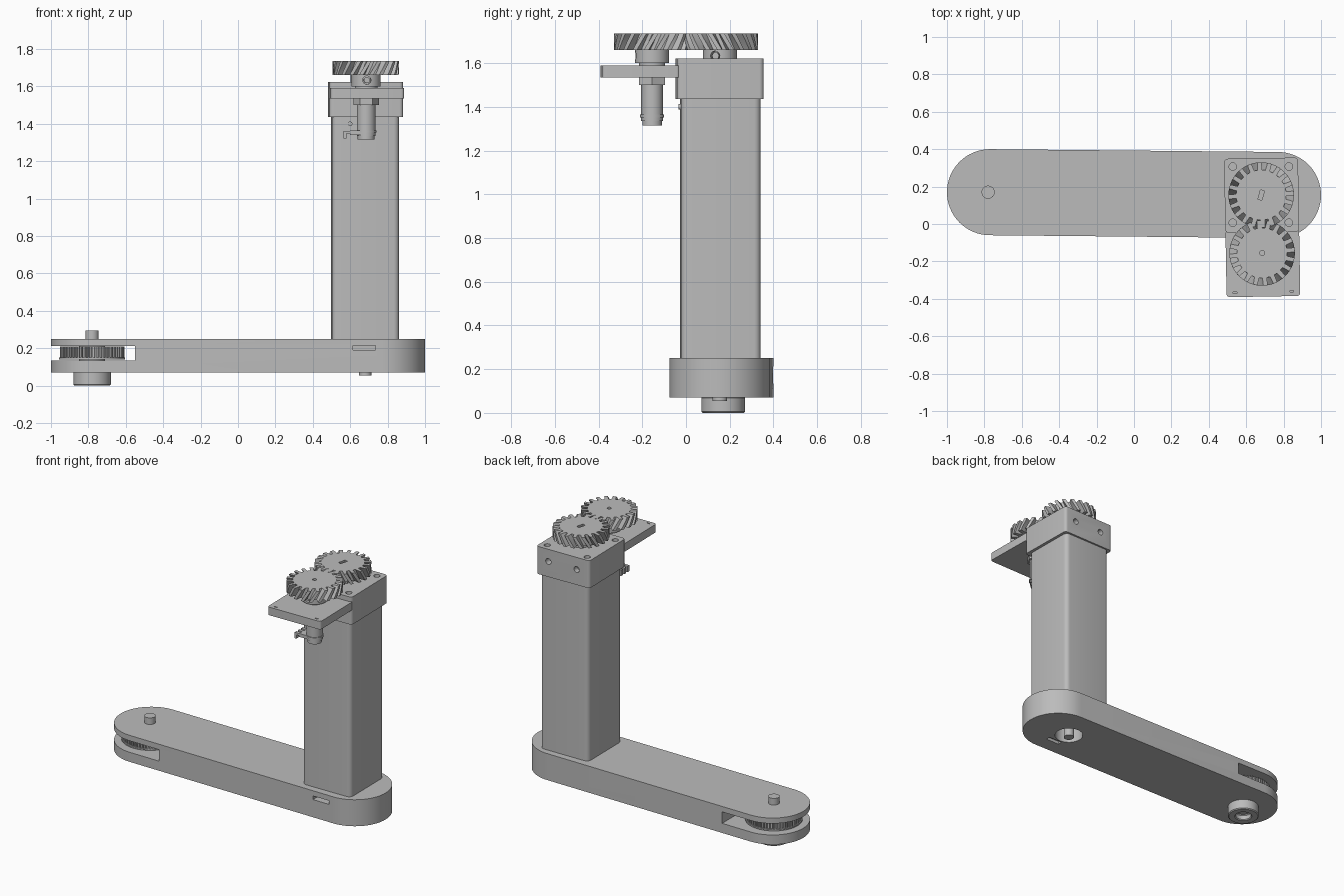
import bpy, bmesh, math
from mathutils import Matrix, Vector

cube = bpy.data.objects.get("Cube")
if cube:
    bpy.data.objects.remove(cube, do_unlink=True)

grey = bpy.data.materials.new("machined grey")
grey.use_nodes = True
colour = (0.5, 0.5, 0.5, 1)
grey.diffuse_color = colour
grey.node_tree.nodes["Principled BSDF"].inputs["Base Color"].default_value = colour


def make(name, bm):
    bmesh.ops.recalc_face_normals(bm, faces=bm.faces)
    mesh = bpy.data.meshes.new(name)
    bm.to_mesh(mesh)
    bm.free()
    mesh.materials.append(grey)
    obj = bpy.data.objects.new(name, mesh)
    bpy.context.collection.objects.link(obj)
    return obj


def prism(name, profile, z0, z1, centre=(0, 0), twist=0, steps=1):
    """Extrude a closed outline upward, turning it by twist on the way."""
    bm = bmesh.new()
    rings = []
    for s in range(steps + 1):
        t = s / steps
        turn = Matrix.Rotation(twist * t, 3, 'Z')
        ring = []
        for x, y in profile:
            p = turn @ Vector((x, y, 0))
            ring.append(bm.verts.new((p.x + centre[0], p.y + centre[1], z0 + (z1 - z0) * t)))
        rings.append(ring)
    n = len(profile)
    for a, b in zip(rings, rings[1:]):
        for i in range(n):
            j = (i + 1) % n
            bm.faces.new((a[i], a[j], b[j], b[i]))
    bm.faces.new(rings[0])
    bm.faces.new(rings[-1])
    return make(name, bm)


def circle(r, n=48):
    return [(r * math.cos(2 * math.pi * i / n), r * math.sin(2 * math.pi * i / n)) for i in range(n)]


def disc(name, centre, r, z0, z1, n=48):
    return prism(name, circle(r, n), z0, z1, centre)


def box(name, lo, hi, corner=0, angle=0):
    """Box with rounded upright edges, turned about its own centre."""
    lo, hi = Vector(lo), Vector(hi)
    bm = bmesh.new()
    bmesh.ops.create_cube(bm, size=1)
    bmesh.ops.scale(bm, vec=hi - lo, verts=bm.verts)
    if corner:
        upright = [e for e in bm.edges if abs(e.verts[0].co.z - e.verts[1].co.z) > 1e-4]
        bmesh.ops.bevel(bm, geom=upright, offset=corner, segments=5, affect='EDGES', profile=0.5)
    bmesh.ops.rotate(bm, cent=(0, 0, 0), matrix=Matrix.Rotation(math.radians(angle), 3, 'Z'), verts=bm.verts)
    bmesh.ops.translate(bm, vec=(lo + hi) / 2, verts=bm.verts)
    return make(name, bm)


def pin(name, position, r, length, axis):
    """Cylinder centred at a position along a horizontal axis."""
    bm = bmesh.new()
    bmesh.ops.create_cone(bm, cap_ends=True, segments=24, radius1=r, radius2=r, depth=length)
    turn = Vector((0, 0, 1)).rotation_difference(Vector(axis)).to_matrix()
    bmesh.ops.rotate(bm, cent=(0, 0, 0), matrix=turn, verts=bm.verts)
    bmesh.ops.translate(bm, vec=position, verts=bm.verts)
    return make(name, bm)


def cut(obj, *cutters):
    for c in cutters:
        c.hide_render = True
        mod = obj.modifiers.new("cut", 'BOOLEAN')
        mod.operation = 'DIFFERENCE'
        mod.solver = 'EXACT'
        mod.object = c
        bpy.context.view_layer.objects.active = obj
        bpy.ops.object.modifier_apply(modifier=mod.name)
        bpy.data.objects.remove(c, do_unlink=True)


def teeth(count, outer, root, phase=0):
    """Toothed outline: each tooth has a wide root and a narrower tip."""
    pts = []
    pitch = 2 * math.pi / count
    for i in range(count):
        for f, r in ((-0.29, root), (-0.2, outer), (0.2, outer), (0.29, root)):
            a = (i + f + phase) * pitch
            pts.append((r * math.cos(a), r * math.sin(a)))
    return pts


# Horizontal arm: long rounded bar with a slot for the pulley
pulley = (-0.78, 0.17)
motor = (0.68, 0.155)
sensor = (0.685, -0.155)
r = 0.23
outline = []
for i in range(33):
    a = math.pi / 2 + math.pi * i / 32
    outline.append((-0.77 + r * math.cos(a), 0.17 + r * math.sin(a)))
for i in range(33):
    a = -math.pi / 2 + math.pi * i / 32
    outline.append((0.77 + r * math.cos(a), 0.155 + r * math.sin(a)))
arm = prism("arm", outline, 0.07, 0.25)
cut(arm,
    box("slot", (-1.1, -0.2, 0.135), (-0.55, 0.6, 0.213)),
    disc("shaft_recess", motor, 0.09, 0.0, 0.17),
    box("cable_slot", (0.615, -0.2, 0.19), (0.735, 0.0, 0.215)),
    box("underside_slot", (0.66, 0.025, 0.0), (0.76, 0.055, 0.09)))
disc("motor_shaft", motor, 0.033, 0.055, 0.2, 24)

# Belt pulley on its axle with the lower bearing boss
prism("belt_pulley", teeth(56, 0.172, 0.162), 0.148, 0.208, pulley)
disc("pulley_flange", pulley, 0.177, 0.14, 0.149)
disc("pulley_spacer", pulley, 0.07, 0.13, 0.22)
disc("axle", pulley, 0.035, 0.2, 0.295, 32)
boss = disc("bearing_boss", pulley, 0.1, 0.0, 0.075)
bevel = boss.modifiers.new("soft rim", 'BEVEL')
bevel.width = 0.006
bevel.limit_method = 'ANGLE'
cut(boss, disc("bore", pulley, 0.05, -0.1, 0.04))

# Upright column and its cap
box("column", (0.5, -0.025, 0.24), (0.86, 0.34, 1.44), 0.03, 0.6)
cap = box("cap", (0.485, -0.045, 1.435), (0.88, 0.352, 1.622), 0.02, 1)
for sx in (-0.15, 0.15):
    for sy in (-0.15, 0.15):
        cut(cap, disc("screw_hole", (0.678 + sx, 0.157 + sy), 0.02, 1.59, 1.7, 24))
    cut(cap, pin("side_hole", (0.682 + sx * 0.7, 0.352, 1.54), 0.02, 0.08, (0, 1, 0)))
for x in (0.6, 0.66):
    pin("column_screw", (x, -0.028, 1.4), 0.012, 0.012, (0, 1, 0))

# Sensor shelf projecting from the front of the cap
shelf = box("sensor_shelf", (0.492, -0.388, 1.535), (0.886, -0.03, 1.59), 0.018, 1)
for x, y in ((0.54, -0.367), (0.843, -0.36)):
    cut(shelf, box("pin_slot", (x - 0.01, y - 0.004, 1.57), (x + 0.01, y + 0.004, 1.7)))

# Pair of meshing helical gears with hubs and grub screws
for name, centre, hand, phase, hub_base in (
        ("motor_gear", motor, -1, 0, 1.615), ("sensor_gear", sensor, 1, 0.5, 1.6)):
    gear = prism(name, teeth(20, 0.175, 0.134, phase), 1.66, 1.735, centre, hand * 0.26, 5)
    if hand < 0:
        cut(gear, box("key_hole", (centre[0] - 0.011, centre[1] - 0.026, 1.7),
                      (centre[0] + 0.011, centre[1] + 0.026, 1.8), 0, -15))
        facing = Vector((1, -0.3, 0)).normalized()
    else:
        cut(gear, disc("bore", centre, 0.013, 1.7, 1.8, 20))
        facing = Vector((0.05, -1, 0)).normalized()
    hub = disc(name + "_hub", centre, 0.078, hub_base, 1.663)
    spot = Vector((centre[0], centre[1], 1.633)) + facing * 0.075
    cut(hub, pin("grub_hole", spot, 0.022, 0.05, facing))
    pin(name + "_grub_screw", spot - facing * 0.02, 0.016, 0.03, facing)

# Rotary sensor hanging beneath the shelf
for name, radius, z0, z1 in (
        ("sensor_collar", 0.06, 1.585, 1.602), ("sensor_nut", 0.068, 1.5, 1.537),
        ("sensor_body", 0.05, 1.335, 1.502), ("sensor_rim", 0.055, 1.352, 1.364),
        ("sensor_tail", 0.045, 1.315, 1.337)):
    disc(name, sensor, radius, z0, z1, 6 if name == "sensor_nut" else 40)

# Sensor terminals: a small board with three forked tabs
box("terminal_board", (0.6, -0.2, 1.34), (0.68, -0.11, 1.363))
for y in (-0.19, -0.155, -0.12):
    box("terminal_tab", (0.565, y - 0.01, 1.348), (0.61, y + 0.01, 1.362))
    box("terminal_leg", (0.565, y - 0.01, 1.322), (0.58, y + 0.01, 1.35))

# Smooth the round surfaces and keep sharp corners
bpy.ops.object.select_all(action='DESELECT')
for obj in bpy.context.collection.objects:
    if obj.type == 'MESH' and grey.name in obj.data.materials:
        obj.select_set(True)
        bpy.context.view_layer.objects.active = obj
bpy.ops.object.shade_smooth_by_angle(angle=math.radians(30))
